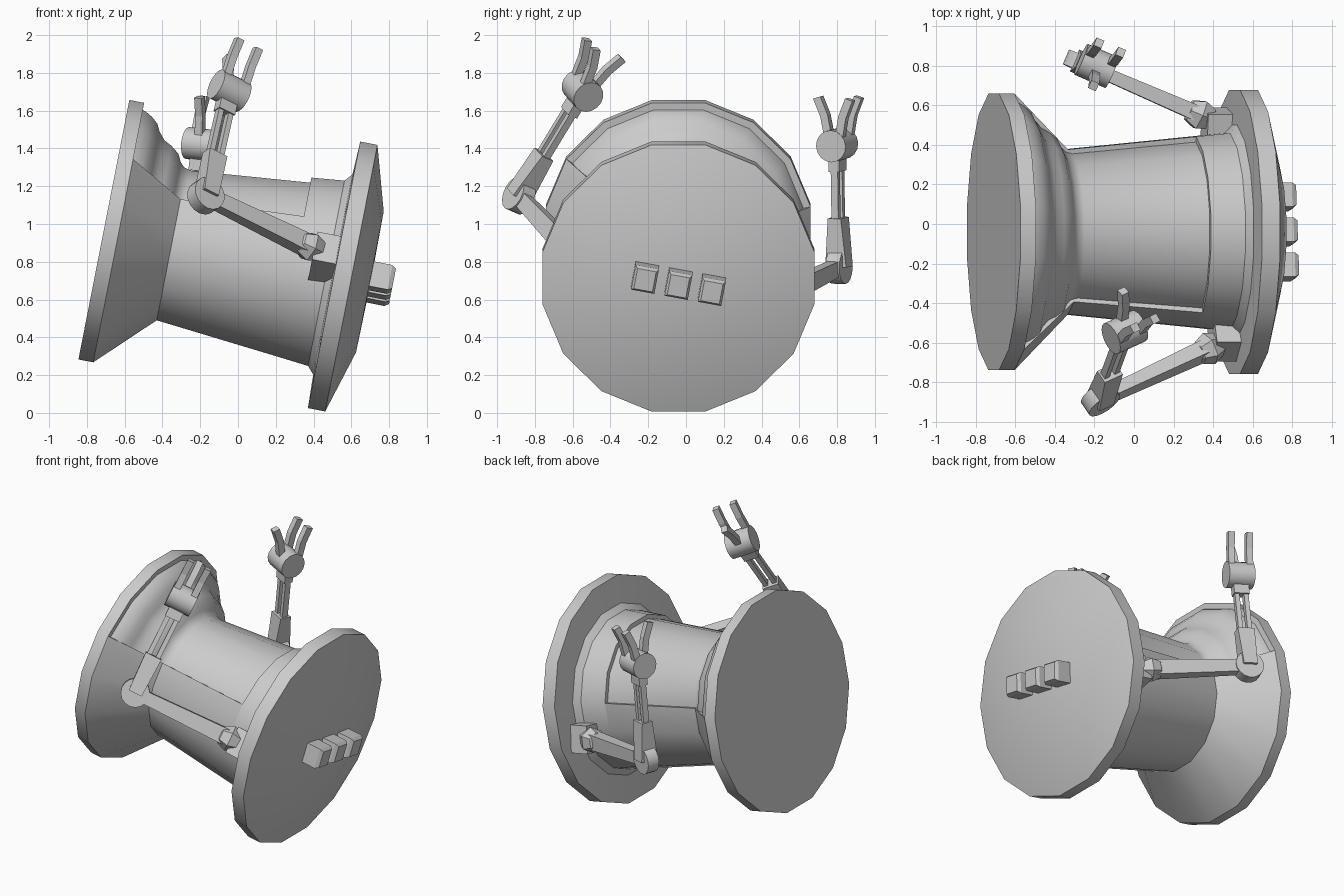
import bpy, bmesh
from math import pi, sin, cos, radians
from mathutils import Matrix, Vector

if "Cube" in bpy.data.objects:
    bpy.data.objects.remove(bpy.data.objects["Cube"], do_unlink=True)

SIDES = 16
STEP = 2 * pi / SIDES


def frame(origin, x, y, z):
    m = Matrix((x, y, z)).transposed().to_4x4()
    m.translation = Vector(origin)
    return m


def finish(name, bm, matrix, smooth=False):
    bmesh.ops.transform(bm, matrix=matrix, verts=bm.verts)
    bmesh.ops.recalc_face_normals(bm, faces=bm.faces)
    mesh = bpy.data.meshes.new(name)
    bm.to_mesh(mesh)
    bm.free()
    ob = bpy.data.objects.new(name, mesh)
    bpy.context.collection.objects.link(ob)
    if smooth:
        bpy.ops.object.select_all(action='DESELECT')
        ob.select_set(True)
        bpy.context.view_layer.objects.active = ob
        bpy.ops.object.shade_smooth_by_angle(angle=radians(30))
    return ob


# Spool axis: local x runs along the tilted axle, local z is its upward radius
tilt = radians(11.1)
AXLE = Vector((cos(tilt), 0, -sin(tilt)))
UP = Vector((sin(tilt), 0, cos(tilt)))
SPOOL = frame((-0.71, -0.04, 0.97), AXLE, Vector((0, 1, 0)), UP)


def revolve(name, profile, first=0, count=SIDES):
    """Turn (distance along axle, flat-side radius) pairs; profile ends lie on the axle."""
    bm = bmesh.new()
    full = count == SIDES
    ends = [bm.verts.new((profile[i][0], 0, 0)) for i in (0, -1)]
    rings = []
    for k in range(count if full else count + 1):
        a = (first + k + 0.5) * STEP
        rings.append([bm.verts.new((t, r / cos(STEP / 2) * cos(a), r / cos(STEP / 2) * sin(a)))
                      for t, r in profile[1:-1]])
    for k in range(count):
        p, q = rings[k], rings[(k + 1) % len(rings)]
        for i in range(len(p) - 1):
            bm.faces.new((p[i], p[i + 1], q[i + 1], q[i]))
        bm.faces.new((ends[0], p[0], q[0]))
        bm.faces.new((ends[1], q[-1], p[-1]))
    if not full:
        for ring in (rings[0], rings[-1]):
            bm.faces.new([ends[0]] + ring + [ends[1]])
    return finish(name, bm, SPOOL, True)


def prism(name, matrix, length, start, end, start_z=0):
    """Tapered box along local z, from start (x, y) size to end (x, y) size."""
    bm = bmesh.new()
    bmesh.ops.create_cube(bm, size=1)
    for v in bm.verts:
        w = end if v.co.z > 0 else start
        v.co = (v.co.x * w[0], v.co.y * w[1], start_z + (v.co.z + 0.5) * length)
    return finish(name, bm, matrix)


def disc(name, centre, axis, radius, depth):
    bm = bmesh.new()
    bmesh.ops.create_cone(bm, cap_ends=True, segments=SIDES, radius1=radius,
                          radius2=radius, depth=depth)
    rot = axis.to_track_quat('Z', 'Y').to_matrix().to_4x4()
    return finish(name, bm, Matrix.Translation(centre) @ rot, True)


# Spool body: flanges, recessed core with ripples, and the raised lower shell
revolve("left_flange", [(0, 0), (0, 0.70), (0.08, 0.70), (0.08, 0)])
revolve("recessed_core", [(0.07, 0), (0.07, 0.665), (0.10, 0.655), (0.135, 0.635), (0.17, 0.605),
                          (0.19, 0.565), (0.225, 0.525), (0.265, 0.505), (0.31, 0.47),
                          (0.33, 0.43), (0.355, 0.405), (0.39, 0.395), (1.03, 0.455), (1.03, 0)])
revolve("lower_shell", [(0.08, 0), (0.08, 0.70), (0.367, 0.417), (1.025, 0.482), (1.025, 0)],
        first=6, count=10)
revolve("right_flange", [(1.025, 0), (1.025, 0.482), (1.2, 0.50), (1.235, 0.54), (1.242, 0.719),
                         (1.335, 0.719), (1.435, 0.38), (1.44, 0)])

# Row of three buttons on the right end
roll = Matrix.Rotation(radians(-10.5), 4, 'X')
for label, y in (("front", -0.18), ("middle", 0), ("back", 0.18)):
    base = SPOOL @ roll @ Matrix.Translation((1.4, y, 0)) @ Matrix.Rotation(pi / 2, 4, 'Y')
    prism(label + "_button", base, 0.135, (0.135, 0.125), (0.135, 0.125))
    prism(label + "_button_cap", base, 0.022, (0.135, 0.125), (0.11, 0.10), 0.135)


def arm(side, shoulder, elbow, wrist, angle, thumb):
    shoulder, elbow, wrist = map(Vector, (shoulder, elbow, wrist))
    upper, fore = elbow - shoulder, wrist - elbow
    u, f = upper.normalized(), fore.normalized()
    hinge = u.cross(f).normalized()
    across = f.cross(hinge)

    # Bracket on the spool and faceted shoulder
    bracket = SPOOL @ Matrix.Rotation(radians(angle), 4, 'X')
    out = bracket.to_3x3() @ Vector((0, 1, 0))
    seat = shoulder + AXLE * 0.09 - out * 0.08
    tangent = bracket.to_3x3() @ Vector((0, 0, 1))
    prism(side + "_bracket", frame(seat, AXLE, tangent, out), 0.20,
          (0.13, 0.18), (0.13, 0.18), -0.10)
    bm = bmesh.new()
    bmesh.ops.create_uvsphere(bm, u_segments=6, v_segments=4, radius=0.085)
    finish(side + "_shoulder", bm, frame(shoulder, hinge, u.cross(hinge), u))

    # Upper arm and elbow
    prism(side + "_upper_arm", frame(shoulder, hinge, u.cross(hinge), u), upper.length,
          (0.08, 0.105), (0.06, 0.08))
    disc(side + "_elbow", elbow, hinge, 0.092, 0.08)

    # Forearm: sleeve, twin rods and cuff
    hand = frame(elbow, across, hinge, f)
    prism(side + "_sleeve", hand, 0.26, (0.09, 0.12), (0.11, 0.075))
    for label, s in (("inner", -1), ("outer", 1)):
        prism(side + "_" + label + "_rod", hand @ Matrix.Translation((s * 0.03, 0, 0)),
              fore.length, (0.03, 0.04), (0.03, 0.04))
    prism(side + "_cuff", hand, 0.09, (0.10, 0.06), (0.10, 0.06), fore.length - 0.14)

    # Palm and three bent fingers
    disc(side + "_palm", wrist, across, 0.085, 0.17)
    for label, m, s in (("thumb", 0, thumb), ("first_finger", -0.06, -thumb),
                        ("second_finger", 0.06, -thumb)):
        bm = bmesh.new()
        rings = []
        for n, h in ((0.045, 0.05), (0.065, 0.155), (0.105, 0.25)):
            rings.append([bm.verts.new((m + dx, s * n + dy, h - s * dy * 0.3))
                          for dx, dy in ((-0.021, -0.021), (0.021, -0.021),
                                         (0.021, 0.021), (-0.021, 0.021))])
        for p, q in zip(rings, rings[1:]):
            for i in range(4):
                j = (i + 1) % 4
                bm.faces.new((p[i], p[j], q[j], q[i]))
        bm.faces.new(rings[0])
        bm.faces.new(rings[-1])
        finish(side + "_" + label, bm, frame(wrist, across, hinge, f))


arm("right", (0.38, -0.63, 0.88), (-0.17, -0.885, 1.15), (-0.046, -0.548, 1.706), 146.25, 1)
arm("left", (0.334, 0.553, 0.65), (-0.26, 0.81, 0.775), (-0.19, 0.80, 1.42), 11.25, -1)
